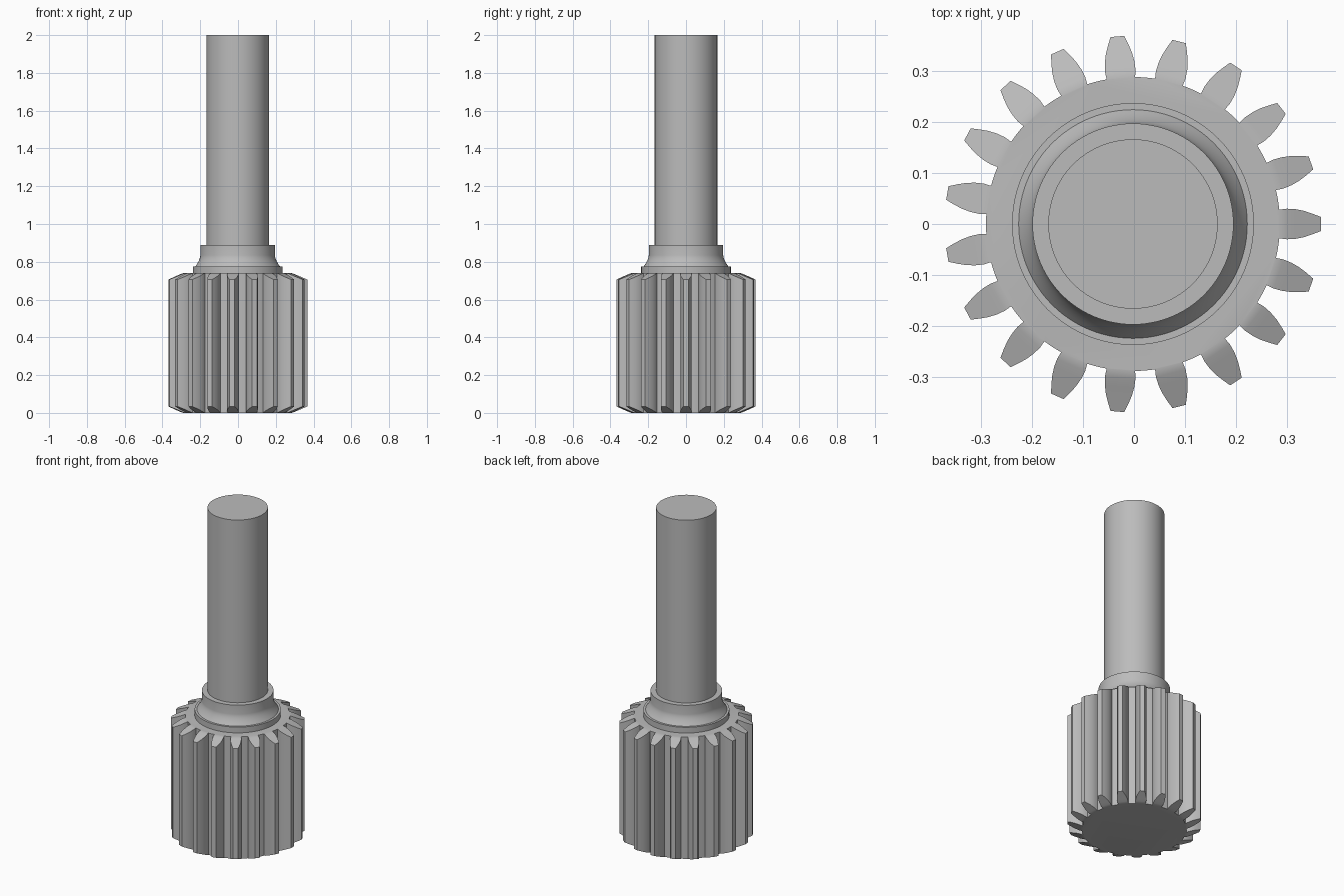
import bpy
import bmesh
from math import cos, sin, pi, radians

cube = bpy.data.objects.get("Cube")
if cube:
    bpy.data.objects.remove(cube, do_unlink=True)

CENTRE_X = -0.002
TEETH = 19
ROOT, TIP = 0.288, 0.369
GEAR_TOP, CHAMFER = 0.74, 0.034

steel = bpy.data.materials.new("steel grey")
steel.use_nodes = True
colour = (0.5, 0.5, 0.5, 1)
steel.diffuse_color = colour
steel.node_tree.nodes["Principled BSDF"].inputs["Base Color"].default_value = colour


def finish(name, bm):
    bmesh.ops.recalc_face_normals(bm, faces=bm.faces)
    mesh = bpy.data.meshes.new(name)
    bm.to_mesh(mesh)
    bm.free()
    mesh.materials.append(steel)
    obj = bpy.data.objects.new(name, mesh)
    obj.location.x = CENTRE_X
    bpy.context.collection.objects.link(obj)
    bpy.ops.object.select_all(action='DESELECT')
    obj.select_set(True)
    bpy.context.view_layer.objects.active = obj
    bpy.ops.object.shade_smooth_by_angle(angle=radians(25))
    return obj


def lathe(name, profile, segments=96):
    """Spin a (radius, height) profile around z and cap both ends."""
    bm = bmesh.new()
    rings = [[bm.verts.new((r * cos(2 * pi * i / segments), r * sin(2 * pi * i / segments), z))
              for i in range(segments)] for r, z in profile]
    for low, high in zip(rings, rings[1:]):
        for i in range(segments):
            j = (i + 1) % segments
            bm.faces.new((low[i], low[j], high[j], high[i]))
    bm.faces.new(rings[0])
    bm.faces.new(rings[-1])
    return finish(name, bm)


def pinion_gear():
    """Straight teeth with both ends chamfered to a cone."""
    flank = [(ROOT, 0.028), (0.303, 0.030), (0.32, 0.029),
             (0.337, 0.0255), (0.353, 0.020), (TIP, 0.0135)]
    bm = bmesh.new()

    def pair(x, y, angle):
        radius = (x * x + y * y) ** 0.5
        drop = CHAMFER * max(0, (radius - 0.292) / (TIP - 0.292))
        px, py = x * cos(angle) - y * sin(angle), x * sin(angle) + y * cos(angle)
        return bm.verts.new((px, py, drop)), bm.verts.new((px, py, GEAR_TOP - drop))

    outline, core = [], []
    for t in range(TEETH):
        angle = 2 * pi * t / TEETH
        right = [pair((r * r - w * w) ** 0.5, -w, angle) for r, w in flank]
        left = [pair((r * r - w * w) ** 0.5, w, angle) for r, w in flank]
        # End faces of this tooth
        for k in range(len(flank) - 1):
            for end in (0, 1):
                bm.faces.new((right[k][end], right[k + 1][end], left[k + 1][end], left[k][end]))
        # Rounded valley to the next tooth
        half = flank[0][1] / ROOT
        gap = 2 * pi / TEETH - 2 * half
        valley = [pair(ROOT, 0, angle + half + gap * s / 4) for s in (1, 2, 3)]
        outline += right + left[::-1] + valley
        core += [right[0], left[0]] + valley
    for a, b in zip(outline, outline[1:] + outline[:1]):
        bm.faces.new((a[0], b[0], b[1], a[1]))
    for end in (0, 1):
        bm.faces.new([p[end] for p in core])
    return finish("pinion_gear", bm)


pinion_gear()

# Flange, concave flare and straight rim
flare = [(0.197 + 0.027 * (1 - s / 6) ** 1.6, 0.775 + 0.06 * s / 6) for s in range(7)]
lathe("collar", [(0.237, GEAR_TOP - 0.01), (0.237, 0.775)] + flare + [(0.197, 0.89)])

lathe("shaft", [(0.166, 0.85), (0.166, 2.0)])
